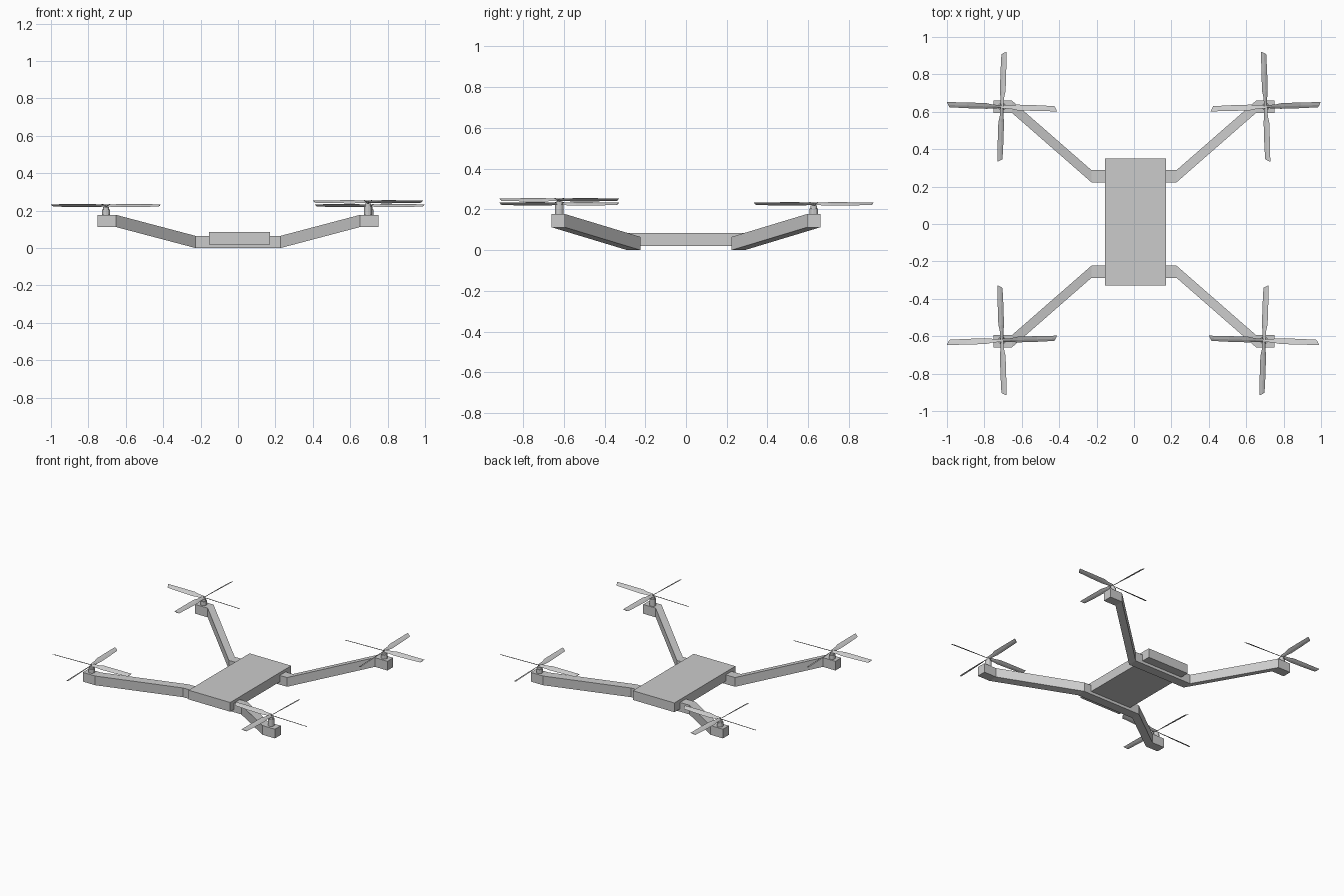
import bpy, bmesh
from math import radians, sin, cos
from mathutils import Matrix

if "Cube" in bpy.data.objects:
    bpy.data.objects.remove(bpy.data.objects["Cube"])


def finish(bm, name):
    bmesh.ops.recalc_face_normals(bm, faces=bm.faces)
    mesh = bpy.data.meshes.new(name)
    bm.to_mesh(mesh)
    bm.free()
    obj = bpy.data.objects.new(name, mesh)
    bpy.context.collection.objects.link(obj)
    return obj


def loft(bm, rings):
    """Skin a list of equal-sized point rings and cap both ends."""
    loops = [[bm.verts.new(p) for p in ring] for ring in rings]
    n = len(loops[0])
    for a, b in zip(loops, loops[1:]):
        for i in range(n):
            j = (i + 1) % n
            bm.faces.new((a[i], a[j], b[j], b[i]))
    bm.faces.new(loops[0])
    bm.faces.new(loops[-1])
    return [v for loop in loops for v in loop]


def cylinder(bm, x, y, z0, z1, r, sides=12):
    bmesh.ops.create_cone(bm, cap_ends=True, segments=sides, radius1=r, radius2=r,
                          depth=z1 - z0, matrix=Matrix.Translation((x, y, (z0 + z1) / 2)))


# Flat central body
bm = bmesh.new()
bmesh.ops.create_cube(bm, size=1, matrix=Matrix.Translation((0.008, 0.01, 0.0525))
                      @ Matrix.Diagonal((0.325, 0.68, 0.065, 1)))
finish(bm, "body")

# Bent beams, each passing under the body and carrying two motors
HALF = 0.0325
path = [(0.75, 0.627, 0.145), (0.653, 0.627, 0.145), (0.227, 0.255, HALF)]
path = [(-x, y, z) for x, y, z in path] + path[::-1]
for name, side in (("front_arms", -1), ("rear_arms", 1)):
    bm = bmesh.new()
    loft(bm, [[(x, side * y + dy * HALF, z + dz * HALF)
               for dy, dz in ((-1, -1), (1, -1), (1, 1), (-1, 1))] for x, y, z in path])
    finish(bm, name)

# Blade stations: leading radius, trailing radius, leading chord, trailing chord, pitch
STATIONS = [(0.0, 0.0, 0.010, 0.010, 36), (0.05, 0.05, 0.012, 0.012, 34),
            (0.085, 0.08, 0.019, 0.016, 30), (0.19, 0.185, 0.018, 0.016, 26),
            (0.295, 0.28, 0.016, 0.014, 24)]
THICK = 0.002


def blade_ring(rl, rt, lead, trail, pitch):
    c, s = cos(radians(pitch)), sin(radians(pitch))
    mid = (rl + rt) / 2
    return [(rl, -lead * c, lead * s), (mid, THICK * s, THICK * c),
            (rt, trail * c, -trail * s), (mid, -THICK * s, -THICK * c)]


# Four motors and mirrored four-blade propellers
for label, x, y, z in (("rear_left", -0.706, 0.627, 0.227), ("rear_right", 0.704, 0.627, 0.227),
                       ("front_left", -0.706, -0.622, 0.227), ("front_right", 0.695, -0.622, 0.247)):
    bm = bmesh.new()
    cylinder(bm, x, y, 0.17, z - 0.022, 0.021)
    cylinder(bm, x, y, z - 0.03, z - 0.008, 0.015)
    cylinder(bm, x, y, z - 0.01, z + 0.006, 0.005, 8)
    finish(bm, label + "_motor")

    bm = bmesh.new()
    mirror = Matrix.Diagonal((-1 if x > 0 else 1, -1 if y < 0 else 1, 1, 1))
    for k in range(4):
        verts = loft(bm, [blade_ring(*s) for s in STATIONS])
        turn = Matrix.Rotation(radians(90 * k - 2), 4, 'Z')
        bmesh.ops.transform(bm, verts=verts, matrix=Matrix.Translation((x, y, z)) @ mirror @ turn)
    finish(bm, label + "_propeller")
